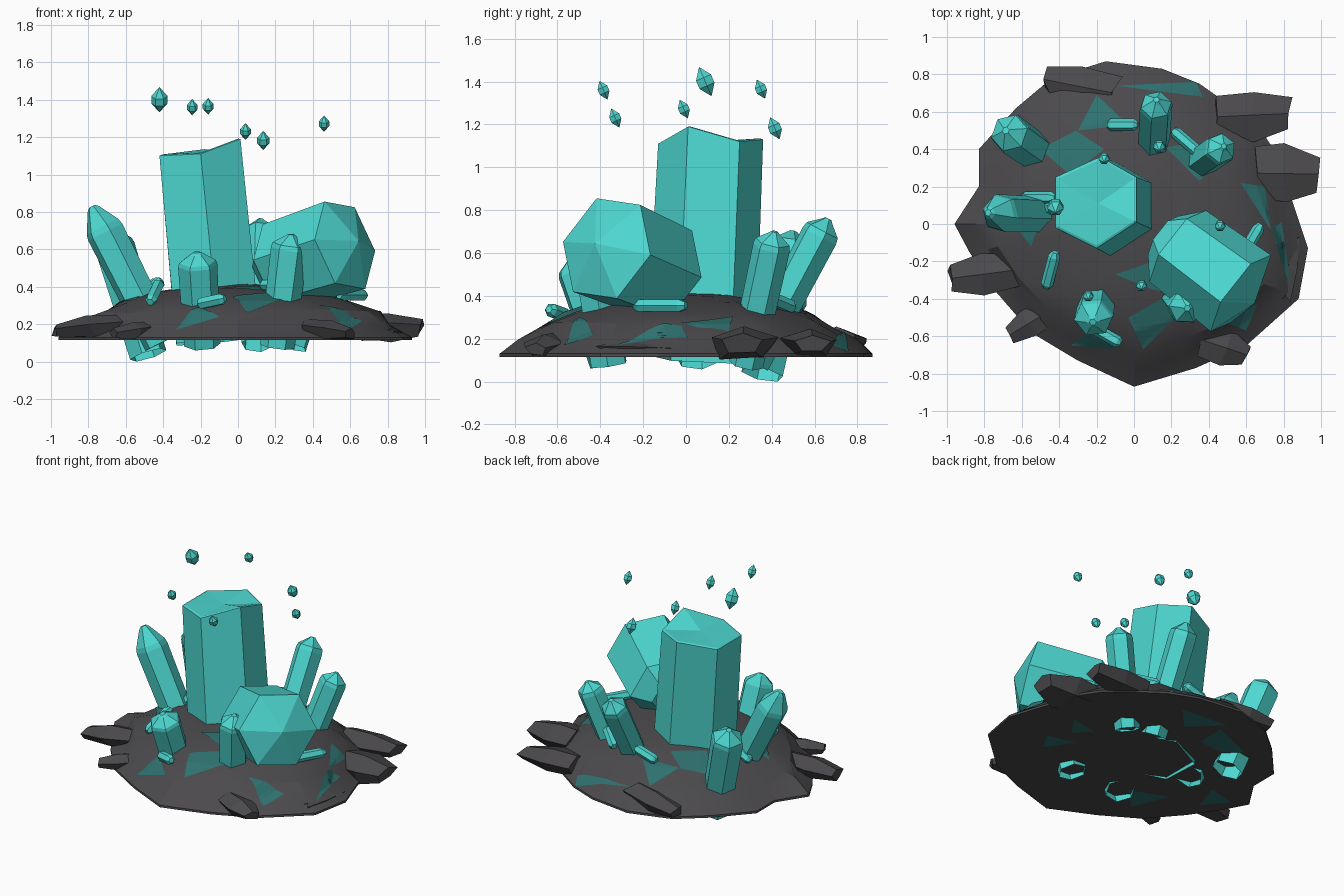
import bpy, bmesh, math, random
from mathutils import Vector
from mathutils.bvhtree import BVHTree

random.seed(4)
old = bpy.data.objects.get("Cube")
if old:
    bpy.data.objects.remove(old, do_unlink=True)


def material(name, r, g, b):
    m = bpy.data.materials.new(name)
    m.use_nodes = True
    m.diffuse_color = (r, g, b, 1)
    m.node_tree.nodes["Principled BSDF"].inputs["Base Color"].default_value = (r, g, b, 1)
    return m


crystal_mat = material("turquoise crystal", .075, .68, .635)
rock_mat = material("dark rock", .07, .067, .072)
vein_mat = material("deep teal vein", .027, .165, .158)


def finish(name, bm, mat, normals=True):
    if normals:
        bmesh.ops.recalc_face_normals(bm, faces=bm.faces)
    mesh = bpy.data.meshes.new(name)
    bm.to_mesh(mesh)
    bm.free()
    mesh.materials.append(mat)
    ob = bpy.data.objects.new(name, mesh)
    bpy.context.scene.collection.objects.link(ob)
    return ob


def skin(bm, rings, cap_start=False, cap_end=True):
    """Bridge rings of points with faces; a ring of one point is a tip."""
    vs = [[bm.verts.new(p) for p in ring] for ring in rings]
    for a, b in zip(vs, vs[1:]):
        n = max(len(a), len(b))
        for i in range(n):
            j = (i + 1) % n
            if len(b) == 1:
                bm.faces.new((a[i], a[j], b[0]))
            elif len(a) == 1:
                bm.faces.new((a[0], b[j], b[i]))
            else:
                bm.faces.new((a[i], a[j], b[j], b[i]))
    if cap_start and len(vs[0]) > 2:
        bm.faces.new(vs[0][::-1])
    if cap_end and len(vs[-1]) > 2:
        bm.faces.new(vs[-1])


def prism(name, start, end, profile, mat, sides=6, spin=0, flat=1, jitter=0, closed=False):
    """Faceted rod from start to end; profile holds (distance along, radius)."""
    start, end = Vector(start), Vector(end)
    axis = end - start
    quat = axis.to_track_quat('Z', 'Y')
    rings = []
    for d, r in profile:
        ring = []
        for i in range(sides if r else 1):
            a = math.tau * i / sides + spin
            k = r * (1 + random.uniform(-jitter, jitter))
            slide = d + random.uniform(-jitter, jitter) * .5
            ring.append(start + quat @ Vector((k * math.cos(a), k * math.sin(a) * flat, slide * axis.length)))
        rings.append(ring)
    bm = bmesh.new()
    skin(bm, rings, closed)
    return finish(name, bm, mat)


# Rock mound: outline shrunk ring by ring up to the crown
outline = [(-.15, .87), (.15, .83), (.35, .75), (.52, .63), (.68, .5), (.76, .38), (.84, .14),
           (.93, -.13), (.88, -.4), (.6, -.65), (.33, -.77), (0, -.87), (-.3, -.73), (-.55, -.58),
           (-.74, -.36), (-.88, -.15), (-.96, 0), (-.83, .2), (-.83, .4), (-.63, .62), (-.44, .78)]
outline = outline[::-1]
levels = [(0, .115), (1, .115), (1, .13), (.9, .2), (.8, .262), (.66, .322), (.48, .37),
          (.27, .4), (0, .42)]
rings = []
for f, z in levels:
    if f == 0:
        rings.append([Vector((0, 0, z))])
        continue
    wob = .04 if .7 < f < 1 else .008 if f < 1 else 0
    rings.append([Vector((x * f * (1 + random.uniform(-wob, wob)), y * f,
                          z + random.uniform(-wob, wob) * .5)) for x, y in outline])
bm = bmesh.new()
skin(bm, rings)
bmesh.ops.recalc_face_normals(bm, faces=bm.faces)
ground = BVHTree.FromBMesh(bm)
mound = finish("rock_mound", bm, rock_mat)
for ob in bpy.context.selected_objects:
    ob.select_set(False)
bpy.context.view_layer.objects.active = mound
mound.select_set(True)
bpy.ops.object.shade_smooth_by_angle(angle=math.radians(24))
mound.select_set(False)


def height(x, y):
    hit = ground.ray_cast(Vector((x, y, 2)), Vector((0, 0, -1)))[0]
    return hit.z if hit else .12


# Vein patches: draped over the mound, and flat on its underside
top_veins = [
    [(-.2, .69), (-.03, .53), (-.3, .5)],
    [(-.5, .4), (-.31, .5), (-.16, .4), (-.34, .26)],
    [(.17, .41), (.3, .43), (.42, .3), (.35, .23)],
    [(.57, .22), (.7, .2), (.73, -.03)],
    [(-.1, -.27), (.1, -.2), (.2, -.37), (.1, -.35)],
    [(-.03, -.5), (.2, -.37), (.27, -.45), (.05, -.67)],
    [(.74, -.02), (.79, .01), (.84, -.34), (.78, -.18)],
    [(-.1, .74), (.33, .76), (.37, .68)],
    [(-.66, .02), (-.5, .03), (-.55, -.12)],
    [(.43, -.5), (.66, -.43), (.6, -.57)],
    [(-.34, -.65), (-.22, -.56), (-.1, -.67)],
]
under_veins = [
    [(.4, -.1), (.6, -.15), (.52, -.28)],
    [(.4, .08), (.6, .12), (.5, -.02)],
    [(-.2, .69), (.15, .66), (0, .5)],
    [(-.5, .5), (-.2, .62), (-.2, .42), (-.42, .4)],
    [(-.5, -.25), (-.25, -.35), (-.4, -.5)],
    [(-.85, -.05), (-.65, 0), (-.72, -.2)],
]
for side, veins in (("top", top_veins), ("under", under_veins)):
    under = side == "under"
    for i, pts in enumerate(veins):
        bm = bmesh.new()
        bm.faces.new([bm.verts.new((x, y, 0)) for x, y in pts])
        bmesh.ops.triangulate(bm, faces=bm.faces)
        if not under:
            bmesh.ops.subdivide_edges(bm, edges=bm.edges, cuts=8, use_grid_fill=True)
        for v in bm.verts:
            v.co.z = .111 if under else height(v.co.x, v.co.y) + .005
        for f in bm.faces:
            f.normal_update()
            if (f.normal.z > 0) == under:
                f.normal_flip()
        finish(f"vein_{side}_{i + 1}", bm, vein_mat, False)

# Angular rocks half sunk in the rim: inner end, outer end, radius
rocks = [((.42, .57, .18), (.83, .59, .175), .13), ((.64, .27, .18), (.975, .265, .18), .16),
         ((-.6, -.24, .2), (-.985, -.29, .165), .11), ((-.45, -.46, .18), (-.66, -.59, .15), .085),
         ((.36, -.62, .18), (.6, -.7, .15), .095), ((-.1, .7, .2), (-.46, .77, .17), .11),
         ((.84, -.08, .15), (.81, -.4, .16), .05)]
for i, (a, b, r) in enumerate(rocks):
    prism(f"rim_rock_{i + 1}", a, b, [(0, r * .9), (.5, r * 1.05), (1, r * .62)],
          rock_mat, 5, .3, .52, .13, True)

# Great central crystal with a slanted crown
top = [Vector(p) for p in [(-.2, -.13, 1.11), (.013, .01, 1.19), (.013, .25, 1.12),
                           (-.18, .36, 1.13), (-.42, .25, 1.1), (-.42, -.02, 1.1)]]
mid = Vector((-.19, .11, 1.12))
base = []
for p in top:
    d = (p - mid) * 1.04
    base.append(Vector((mid.x + .1 + d.x, mid.y - .045 + d.y, .115 + .1 * d.x - .045 * d.y)))
crown = [p.lerp(mid, .06) + Vector((0, 0, .006)) for p in top]
bm = bmesh.new()
skin(bm, [base, top, crown, [mid]])
finish("central_crystal", bm, crystal_mat)

# Fat leaning crystal, pointed at both ends
prism("fat_crystal", (.155, -.06, .49), (.645, -.425, .645),
      [(0, .13), (.16, .245), (.85, .262), (1, 0)], crystal_mat, spin=-.12, closed=True)

# Standing crystals with blunt tips: foot, tip, radius, tip length
standing = [((-.41, .05, .1), (-.78, .06, .83), .105, 1.25), ((-.48, .355, .035), (-.685, .5, .7), .11, .65),
            ((.1, .31, .09), (.12, .665, .76), .091, .75), ((.29, .28, .08), (.48, .415, .7), .088, .65),
            ((-.19, -.36, .09), (-.22, -.525, .585), .106, .55), ((.21, -.36, .08), (.285, -.45, .68), .1, .6)]
for i, (a, b, r, tip) in enumerate(standing):
    cut = 1 - tip * r / (Vector(b) - Vector(a)).length
    prism(f"standing_crystal_{i + 1}", a, b,
          [(0, r * .93), (cut - .03, r), (cut + .01, r * .93), (.98, r * .34), (1, r * .18)],
          crystal_mat, spin=.3)

# Slim shards lying on the mound
shards = [(-.14, .53, .02, .53), (.21, .5, .36, .37), (-.6, .14, -.42, .14), (-.47, -.34, -.42, -.15),
          (-.21, -.56, -.07, -.64), (.13, -.28, .24, -.42), (.54, -.24, .68, 0), (-.47, .08, -.41, .11)]
for i, (x1, y1, x2, y2) in enumerate(shards):
    prism(f"lying_shard_{i + 1}", (x1, y1, height(x1, y1) + .02), (x2, y2, height(x2, y2) + .07),
          [(0, .02), (.1, .033), (.88, .033), (1, .018)], crystal_mat, closed=True)

# Floating gems: position and half height
gems = [(-.42, .09, 1.4, .073), (-.245, -.385, 1.36, .047), (-.16, .35, 1.365, .048),
        (.04, -.33, 1.23, .048), (.135, .415, 1.182, .055), (.46, -.01, 1.272, .047)]
for i, (x, y, z, h) in enumerate(gems):
    c, lean = Vector((x, y, z)), Vector((0, -.4 * h, .93 * h))
    prism(f"floating_gem_{i + 1}", c - lean, c + lean,
          [(0, 0), (.36, h * .6), (.64, h * .6), (1, 0)], crystal_mat)
